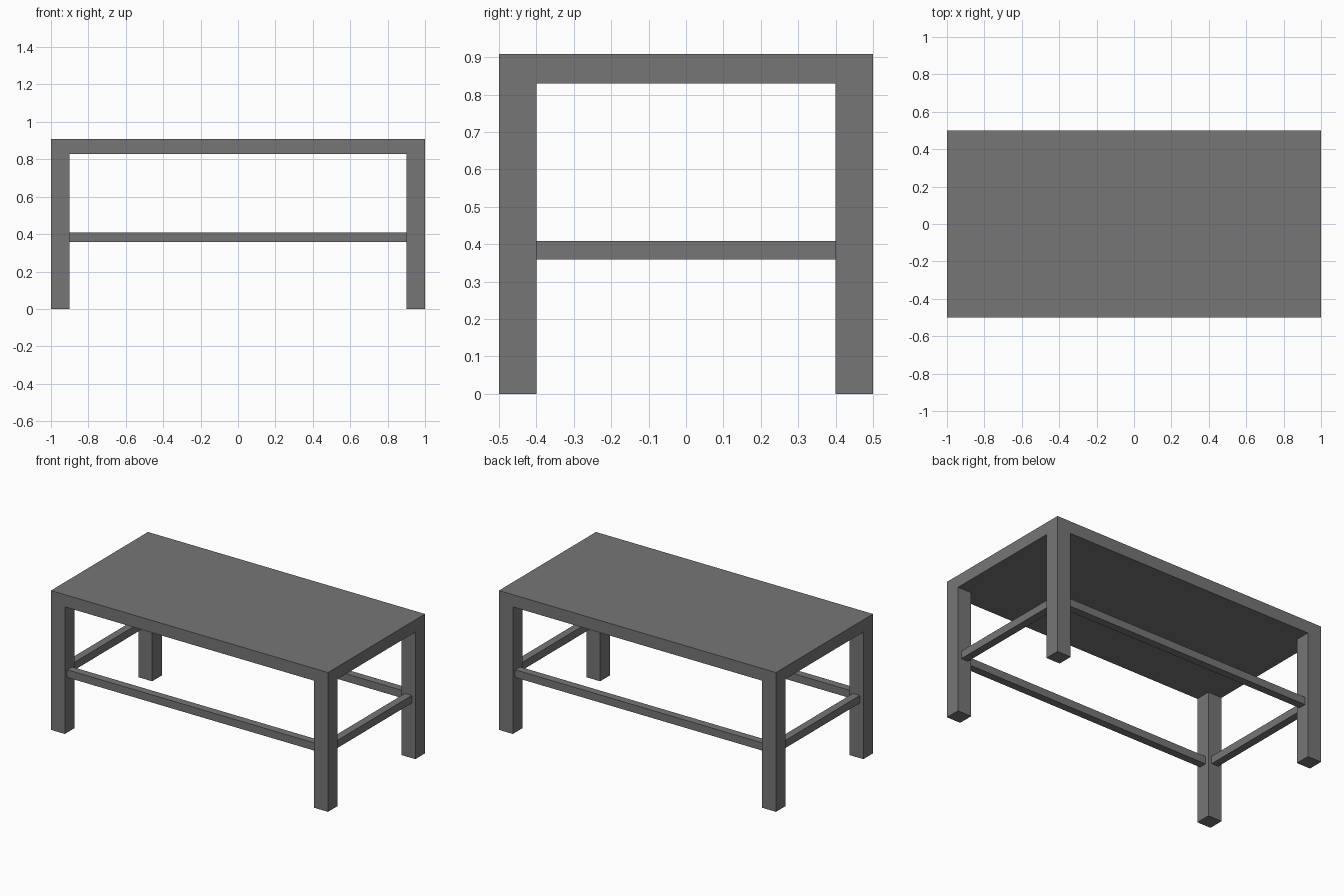
import bpy
from mathutils import Vector

if "Cube" in bpy.data.objects:
    bpy.data.objects.remove(bpy.data.objects["Cube"])

grey = bpy.data.materials.new("dark_grey")
grey.diffuse_color = (0.18, 0.18, 0.18, 1)
grey.use_nodes = True
grey.node_tree.nodes["Principled BSDF"].inputs["Base Color"].default_value = grey.diffuse_color


def box(name, lo, hi):
    """Axis-aligned box between two corners."""
    lo, hi = Vector(lo), Vector(hi)
    bpy.ops.mesh.primitive_cube_add(size=1, location=(lo + hi) / 2)
    ob = bpy.context.object
    ob.name = name
    ob.scale = hi - lo
    bpy.ops.object.transform_apply(location=False, rotation=False, scale=True)
    ob.data.materials.append(grey)
    return ob


HX, HY = 1.0, 0.5              # half length and depth
TOP, UNDER = 0.909, 0.829      # tabletop heights
LEG = 0.1                      # leg thickness
Z0, Z1 = 0.359, 0.409          # stretcher heights
HALF = 0.025                   # half stretcher thickness
LX, LY = HX - LEG / 2, HY - LEG / 2   # leg centre lines

# Tabletop
box("tabletop", (-HX, -HY, UNDER), (HX, HY, TOP))

# Legs, flush with the tabletop corners
for sy, depth in ((-1, "front"), (1, "back")):
    for sx, side in ((-1, "left"), (1, "right")):
        x, y, h = sx * LX, sy * LY, LEG / 2
        box(f"{depth}_{side}_leg", (x - h, y - h, 0), (x + h, y + h, UNDER))

# Long stretchers between the legs
for s, name in ((-1, "front"), (1, "back")):
    box(f"{name}_stretcher", (LEG - HX, s * LY - HALF, Z0), (HX - LEG, s * LY + HALF, Z1))

# Short stretchers between the legs
for s, name in ((-1, "left"), (1, "right")):
    box(f"{name}_stretcher", (s * LX - HALF, LEG - HY, Z0), (s * LX + HALF, HY - LEG, Z1))
